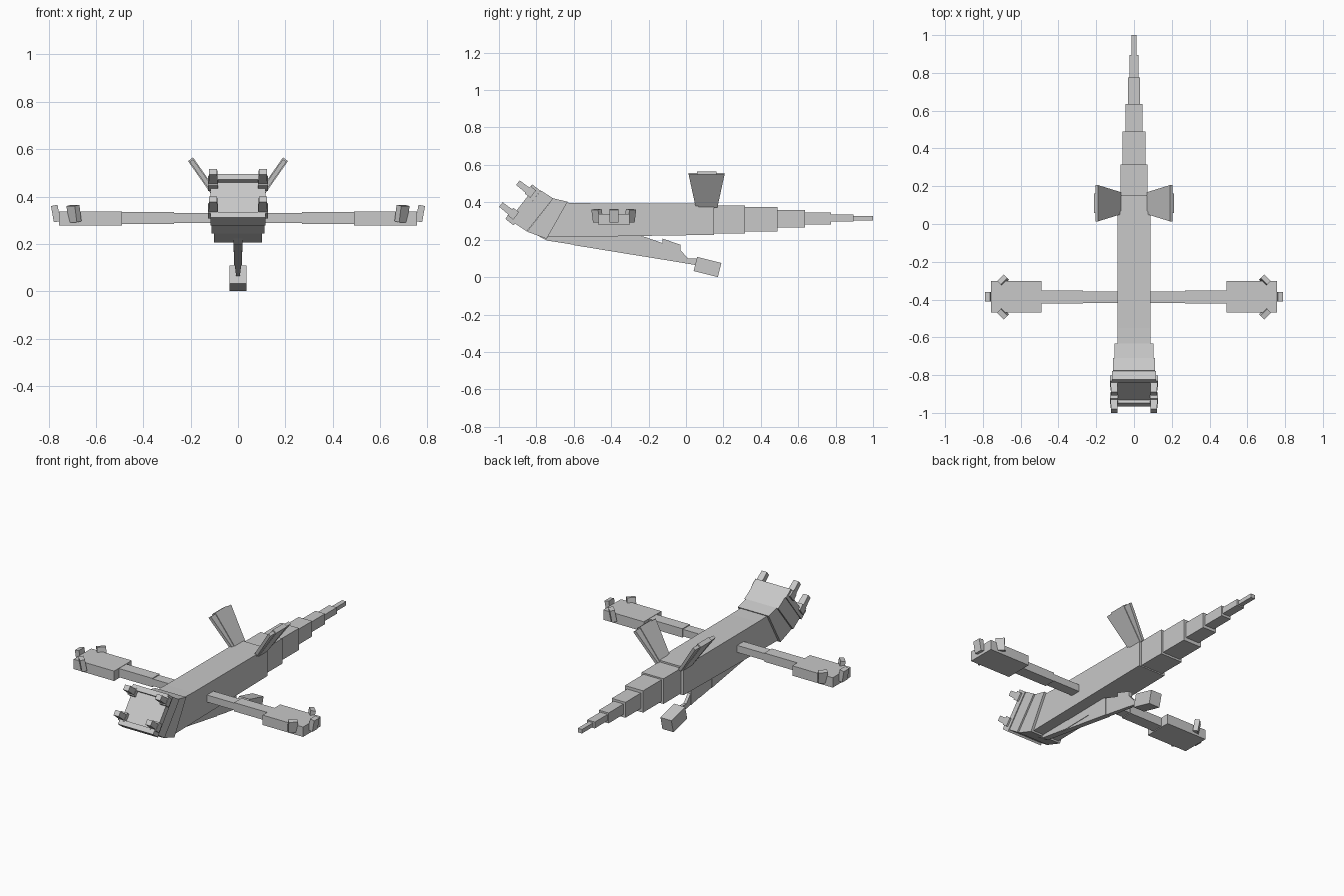
import bpy, bmesh, math
from mathutils import Matrix, Vector

cube = bpy.data.objects.get("Cube")
if cube:
    bpy.data.objects.remove(cube, do_unlink=True)

grey = bpy.data.materials.new("plain grey")
grey.use_nodes = True
grey.diffuse_color = (0.58, 0.58, 0.58, 1)
grey.node_tree.nodes["Principled BSDF"].inputs["Base Color"].default_value = (0.58, 0.58, 0.58, 1)


def finish(name, bm):
    bmesh.ops.recalc_face_normals(bm, faces=bm.faces)
    mesh = bpy.data.meshes.new(name)
    bm.to_mesh(mesh)
    bm.free()
    mesh.materials.append(grey)
    obj = bpy.data.objects.new(name, mesh)
    bpy.context.collection.objects.link(obj)
    return obj


def box(name, lo, hi, frame=Matrix(), taper=(1, 1)):
    """Box between two corners; taper scales its local top in x and y."""
    lo, hi = Vector(lo), Vector(hi)
    bm = bmesh.new()
    bmesh.ops.create_cube(bm, size=1)
    for v in bm.verts:
        if v.co.z > 0:
            v.co.x *= taper[0]
            v.co.y *= taper[1]
        v.co = frame @ ((lo + hi) / 2 + v.co * (hi - lo))
    return finish(name, bm)


def slab(name, outline, half):
    """Side outline of (y, z) points, widened to both sides of x = 0."""
    bm = bmesh.new()
    face = bm.faces.new([bm.verts.new((-half, y, z)) for y, z in outline])
    out = bmesh.ops.extrude_face_region(bm, geom=[face])["geom"]
    moved = [g for g in out if isinstance(g, bmesh.types.BMVert)]
    bmesh.ops.translate(bm, verts=moved, vec=(2 * half, 0, 0))
    return finish(name, bm)


def turn(deg, axis):
    return Matrix.Rotation(math.radians(deg), 4, axis)


# Body and neck
slab("body", [(-.745, .22), (-.64, .405), (-.55, .402), (.15, .40), (.15, .233), (-.6, .222)], .088)
slab("neck_rear", [(-.85, .25), (-.71, .428), (-.633, .41), (-.745, .212)], .102)
slab("neck_front", [(-.915, .294), (-.776, .47), (-.71, .428), (-.851, .251)], .111)

# Stepped tail
tail = [(.15, .315, .072, .075), (.315, .49, .06, .065), (.49, .635, .045, .046),
        (.635, .775, .032, .031), (.775, .895, .025, .019), (.895, 1, .014, .012)]
for i, (y0, y1, half_x, half_z) in enumerate(tail):
    mid = .315 + .007 * min(i / 4, 1)
    box(f"tail_{i + 1}", (-half_x, y0 - .01, mid - half_z), (half_x, y1, mid + half_z))

# Head: local z points out of the face, local y up along it
head = Matrix.Translation((0, -.847, .38)) @ turn(52, 'X')
box("head_plate", (-.116, -.112, 0), (.116, .112, .036), head)
box("upper_lip", (-.116, .082, .03), (.116, .112, .056), head)
box("lower_lip", (-.116, -.122, 0), (.116, -.092, .056), head)
for sx, side in ((1, "left"), (-1, "right")):
    for u, level in ((.074, "upper"), (-.074, "lower")):
        x = sx * .105
        box(f"{level}_{side}_prong", (x - .02, u - .02, .03), (x + .02, u + .016, .122), head, (.85, .85))
        box(f"{level}_{side}_prong_base", (x - .021, u - .025, .02), (x + .021, u + .025, .058), head)

# Arms, hands, fingers and back blades
for sx, side in ((1, "left"), (-1, "right")):
    def span(name, x0, x1, y0, y1, z0, z1):
        box(f"{side}_{name}", (min(sx * x0, sx * x1), y0, z0), (max(sx * x0, sx * x1), y1, z1))

    span("upper_arm", .05, .28, -.418, -.357, .295, .337)
    span("forearm", .27, .50, -.422, -.352, .290, .342)
    span("hand", .49, .757, -.468, -.302, .285, .344)

    mirror = Matrix.Diagonal((sx, 1, 1, 1))
    for name, x, y, yaw in (("tip", .77, -.385, 0), ("rear", .693, -.298, 45), ("front", .693, -.474, -45)):
        frame = mirror @ Matrix.Translation((x, y, .335)) @ turn(yaw, 'Z') @ turn(10, 'Y')
        box(f"{side}_{name}_finger", (-.014, -.025, -.035), (.014, .025, .035), frame)

    # Flared blade leaning outward, with a thicker rib down its middle
    frame = mirror @ Matrix.Translation((.075, .11, .385)) @ turn(35, 'Y')
    box(f"{side}_blade", (-.009, -.058, 0), (.009, .058, .213), frame, (1, 1.65))
    box(f"{side}_blade_rib", (-.013, -.042, 0), (.013, .042, .219), frame, (1, 1.25))

# Tapering keel under the body
keel = [
    ([(-.845, .257), (-.745, .203), (-.55, .172), (-.36, .175), (-.55, .225), (-.8, .27)], .019),
    ([(-.6, .178), (-.22, .116), (-.22, .222), (-.3, .24), (-.6, .23)], .016),
    ([(-.23, .118), (-.12, .1), (-.12, .187), (-.22, .222)], .013),
    ([(-.13, .102), (-.03, .085), (-.03, .18), (-.125, .213)], .011),
    ([(-.04, .087), (.06, .07), (.06, .107), (.01, .107), (-.03, .152)], .009),
]
for i, (outline, half) in enumerate(keel):
    slab(f"keel_{i + 1}", outline, half)

# Foot block at the end of the keel
foot = Matrix.Translation((0, .115, .061)) @ turn(-14, 'X')
box("foot", (-.036, -.067, -.039), (.036, .067, .039), foot)

# Drop the model onto the ground
bpy.context.view_layer.update()
parts = [o for o in bpy.context.collection.objects if o.type == 'MESH']
low = min(v.co.z for o in parts for v in o.data.vertices)
for o in parts:
    o.data.transform(Matrix.Translation((0, 0, -low)))
